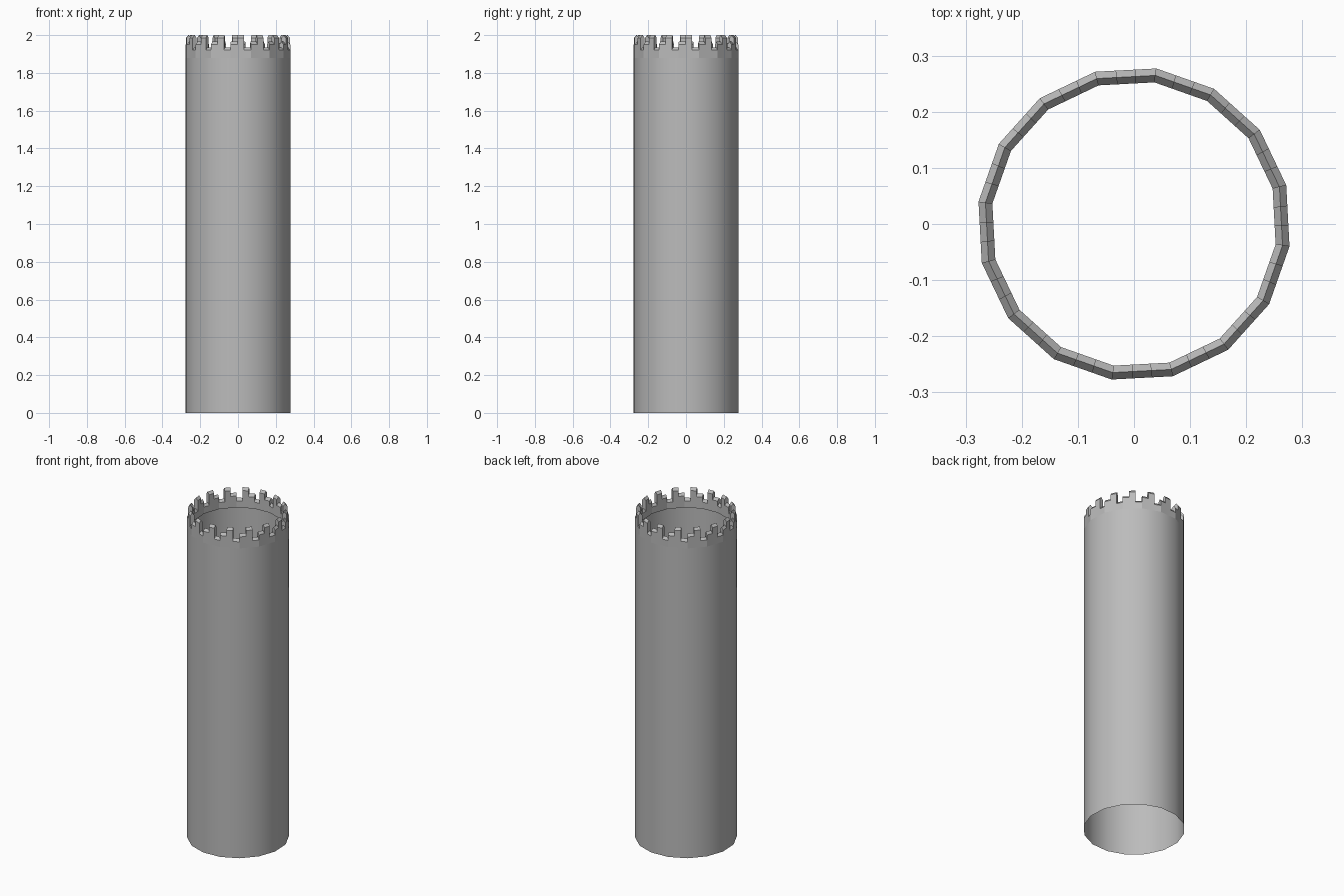
import bpy, bmesh
from math import cos, sin, radians
from mathutils import Vector

cube = bpy.data.objects.get("Cube")
if cube:
    bpy.data.objects.remove(cube, do_unlink=True)

SIDES = 16
STEP = 360 / SIDES
TURN = -8.2                       # angle of the first corner
R_OUT, R_MID, R_IN = 0.28, 0.2675, 0.255
BAND = 1.88                       # where the crown starts
SLOPE = 0.015                     # height of the ridged caps
LEVELS = (1.965, 2.0, 1.935)      # shoulder, merlon, slot on each side

stone = bpy.data.materials.new("grey stone")
stone.use_nodes = True
stone.diffuse_color = (0.5, 0.5, 0.5, 1)
stone.node_tree.nodes["Principled BSDF"].inputs["Base Color"].default_value = (0.5, 0.5, 0.5, 1)


def corner(i, radius, z):
    a = radians(TURN + STEP * i)
    return Vector((radius * cos(a), radius * sin(a), z))


def along(i, t, radius, z):
    return corner(i, radius, z).lerp(corner(i + 1, radius, z), t)


def make_object(name, bm):
    mesh = bpy.data.meshes.new(name)
    bmesh.ops.remove_doubles(bm, verts=bm.verts, dist=1e-5)
    bm.to_mesh(mesh)
    bm.free()
    obj = bpy.data.objects.new(name, mesh)
    bpy.context.collection.objects.link(obj)
    mesh.materials.append(stone)
    return obj


def face(bm, points):
    bm.faces.new([bm.verts.new(p) for p in points])


# Open smooth shaft
bm = bmesh.new()
for i in range(SIDES):
    face(bm, [corner(i, R_OUT, 0), corner(i + 1, R_OUT, 0),
              corner(i + 1, R_OUT, BAND), corner(i, R_OUT, BAND)])
for f in bm.faces:
    f.smooth = True
make_object("tower_shaft", bm)

# Crown: three stepped blocks with ridged caps on each side
bm = bmesh.new()


def section(i, t, top):
    """Wall profile from the outer foot over the ridge to the inner foot."""
    rows = ((R_OUT, BAND), (R_OUT, top - SLOPE), (R_MID, top),
            (R_IN, top - SLOPE), (R_IN, BAND))
    return [along(i, t, r, z) for r, z in rows]


for i in range(SIDES):
    for k, top in enumerate(LEVELS):
        a, b = section(i, k / 3, top), section(i, (k + 1) / 3, top)
        for j in range(4):
            face(bm, [a[j], b[j], b[j + 1], a[j + 1]])
        face(bm, [a[4], b[4], b[0], a[0]])
        # Upright step between this block and the next one
        after = LEVELS[(k + 1) % 3]
        hi, lo = section(i, (k + 1) / 3, max(top, after)), section(i, (k + 1) / 3, min(top, after))
        ring = hi[1:4] + lo[3:0:-1]
        face(bm, ring if top > after else ring[::-1])
make_object("battlement_crown", bm)
